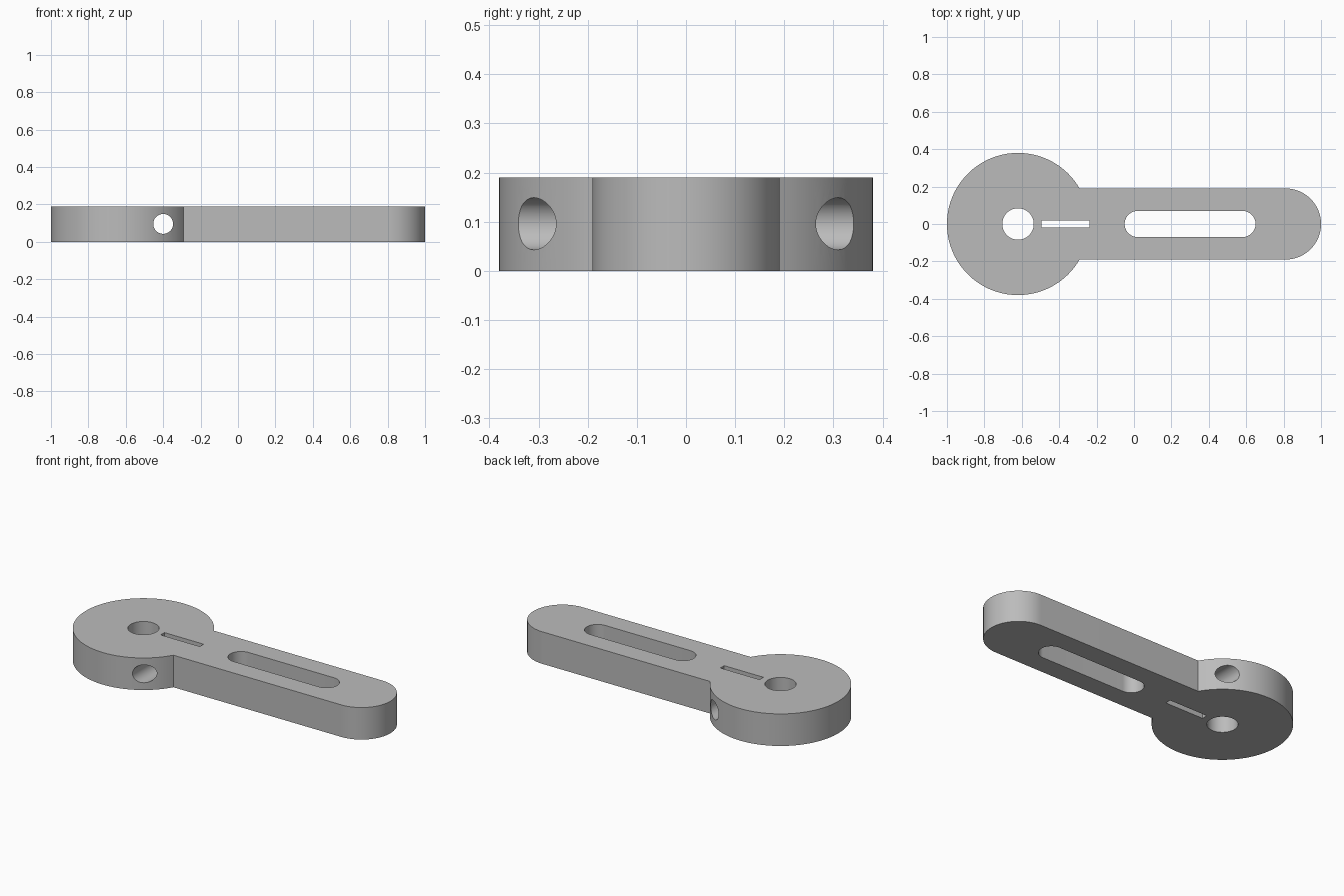
import bpy, bmesh
from math import pi, cos, sin, asin

HEIGHT = 0.19
DISC_X, DISC_R = -0.62, 0.38
TIP_X, ARM_R = 0.81, 0.19

cube = bpy.data.objects.get("Cube")
if cube:
    bpy.data.objects.remove(cube)

grey = bpy.data.materials.new("light grey")
grey.use_nodes = True
colour = (0.5, 0.5, 0.5, 1)
grey.diffuse_color = colour
grey.node_tree.nodes["Principled BSDF"].inputs["Base Color"].default_value = colour


def arc(cx, r, start, end, steps):
    angles = [start + (end - start) * i / steps for i in range(steps + 1)]
    return [(cx + r * cos(a), r * sin(a)) for a in angles]


def extrude_outline(name, points, low, high):
    bm = bmesh.new()
    face = bm.faces.new([bm.verts.new((x, y, low)) for x, y in points])
    result = bmesh.ops.extrude_face_region(bm, geom=[face])
    top = [v for v in result["geom"] if isinstance(v, bmesh.types.BMVert)]
    bmesh.ops.translate(bm, verts=top, vec=(0, 0, high - low))
    bmesh.ops.recalc_face_normals(bm, faces=bm.faces)
    mesh = bpy.data.meshes.new(name)
    bm.to_mesh(mesh)
    bm.free()
    mesh.materials.append(grey)
    obj = bpy.data.objects.new(name, mesh)
    bpy.context.collection.objects.link(obj)
    return obj


# Lever body: round hub running into a round-ended arm
neck = asin(ARM_R / DISC_R)
outline = arc(DISC_X, DISC_R, neck, 2 * pi - neck, 96) + arc(TIP_X, ARM_R, -pi / 2, pi / 2, 48)
body = extrude_outline("lever_body", outline, 0, HEIGHT)

# Pivot hole, clamping slit and long slot
hole = arc(DISC_X, 0.084, 0, 2 * pi, 64)[:-1]
slit = [(-0.495, -0.018), (-0.238, -0.018), (-0.238, 0.018), (-0.495, 0.018)]
r = 0.07
slot = arc(0.65 - r, r, -pi / 2, pi / 2, 32) + arc(-0.05 + r, r, pi / 2, 3 * pi / 2, 32)
cutters = [extrude_outline(name, points, -0.1, HEIGHT + 0.1) for name, points in
           (("pivot_hole_cutter", hole), ("slit_cutter", slit), ("slot_cutter", slot))]

# Cross hole for the clamping screw
screw = extrude_outline("screw_hole_cutter", arc(0, 0.053, 0, 2 * pi, 64)[:-1], -0.5, 0.5)
screw.rotation_euler.x = pi / 2
screw.location = (-0.4, 0, 0.096)
cutters.append(screw)

bpy.context.view_layer.update()
for obj in bpy.context.selected_objects:
    obj.select_set(False)
bpy.context.view_layer.objects.active = body
body.select_set(True)
for cutter in cutters:
    mod = body.modifiers.new(cutter.name, "BOOLEAN")
    mod.operation = "DIFFERENCE"
    mod.solver = "EXACT"
    mod.object = cutter
    bpy.ops.object.modifier_apply(modifier=mod.name)
for cutter in cutters:
    bpy.data.objects.remove(cutter)

bpy.ops.object.shade_smooth_by_angle(angle=pi / 6)
